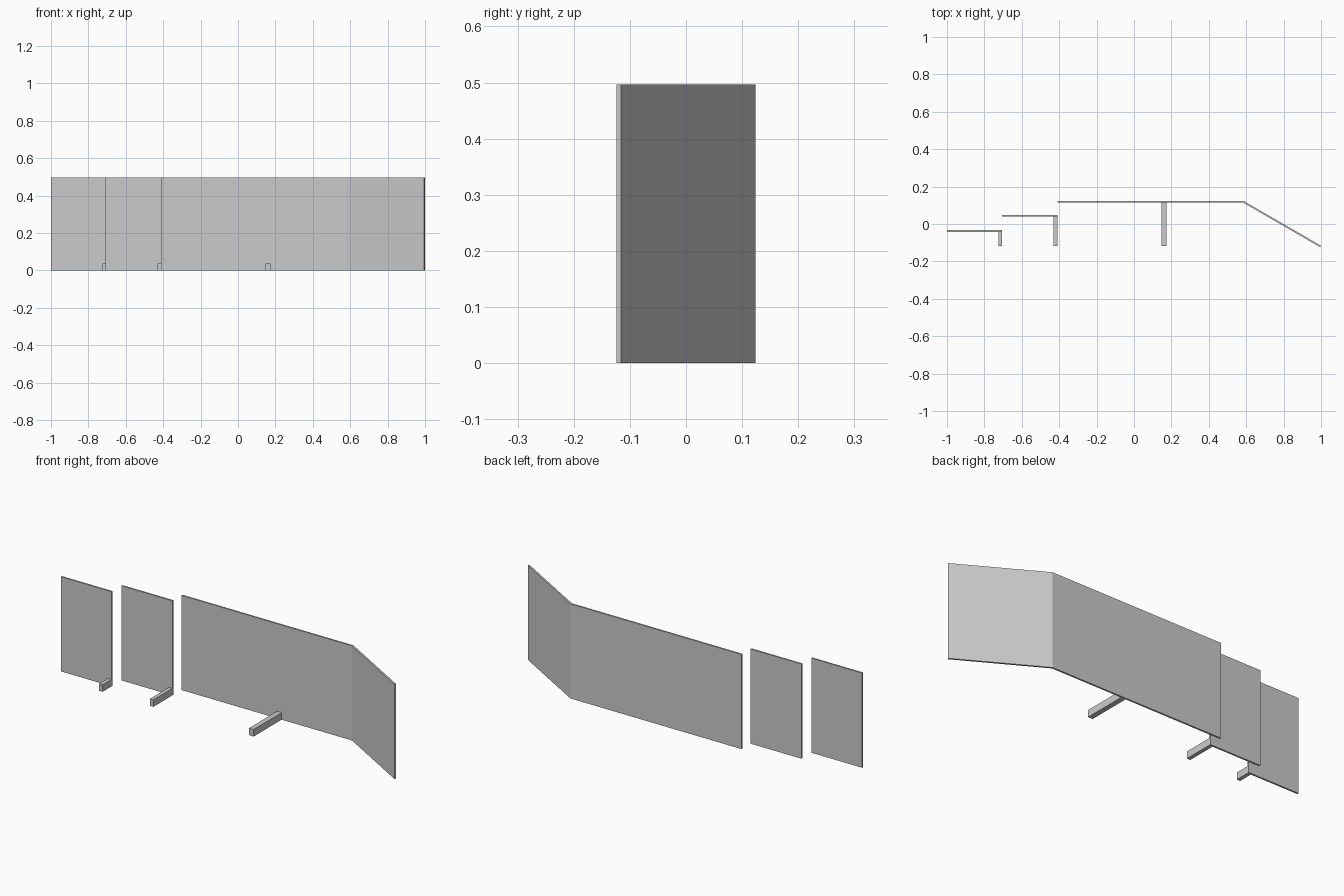
import bpy, bmesh
from math import tan, radians
from mathutils import Vector

cube = bpy.data.objects.get("Cube")
if cube:
    bpy.data.objects.remove(cube, do_unlink=True)

grey = bpy.data.materials.new("light grey")
grey.use_nodes = True
colour = (0.6, 0.6, 0.6, 1)
grey.diffuse_color = colour
grey.node_tree.nodes["Principled BSDF"].inputs["Base Color"].default_value = colour

HEIGHT, THICK = 0.497, 0.009
BACK, FRONT = 0.124, -0.117


def extrude_plan(name, outline, height):
    """Raise a plan outline from the ground."""
    bm = bmesh.new()
    base = bm.faces.new([bm.verts.new((x, y, 0)) for x, y in outline])
    top = bmesh.ops.extrude_face_region(bm, geom=[base])["geom"]
    verts = [g for g in top if isinstance(g, bmesh.types.BMVert)]
    bmesh.ops.translate(bm, verts=verts, vec=(0, 0, height))
    bmesh.ops.recalc_face_normals(bm, faces=bm.faces)
    mesh = bpy.data.meshes.new(name)
    bm.to_mesh(mesh)
    bm.free()
    mesh.materials.append(grey)
    obj = bpy.data.objects.new(name, mesh)
    bpy.context.collection.objects.link(obj)


def block(name, x0, x1, y0, y1, height):
    extrude_plan(name, [(x0, y0), (x1, y0), (x1, y1), (x0, y1)], height)


# Main panel and the wing angled forward, mitred at the fold
tip = Vector((1, FRONT + 0.001))
tip_inner = tip - THICK * Vector((0.5, 0.866))
fold = 1 - (BACK - tip.y) / tan(radians(30))
fold_inner = fold - THICK * tan(radians(15))
inner = BACK - THICK
block_outline = [(-0.41, BACK), (-0.41, inner), (fold_inner, inner), (fold, BACK)]
extrude_plan("main_panel", block_outline, HEIGHT)
extrude_plan("angled_wing", [(fold, BACK), (fold_inner, inner), tip_inner, tip], HEIGHT)

# Two side panels stepped forward
for name, x, y in (("outer_panel", -1, -0.033), ("middle_panel", -0.705, 0.049)):
    block(name, x, x + 0.295, y - THICK, y, HEIGHT)

# Floor feet reaching forward from each panel
for name, x, width, y in (("outer_foot", -0.725, 0.02, -0.042),
                          ("middle_foot", -0.43, 0.02, 0.04),
                          ("main_foot", 0.146, 0.027, inner)):
    block(name, x, x + width, FRONT, y, 0.037)
